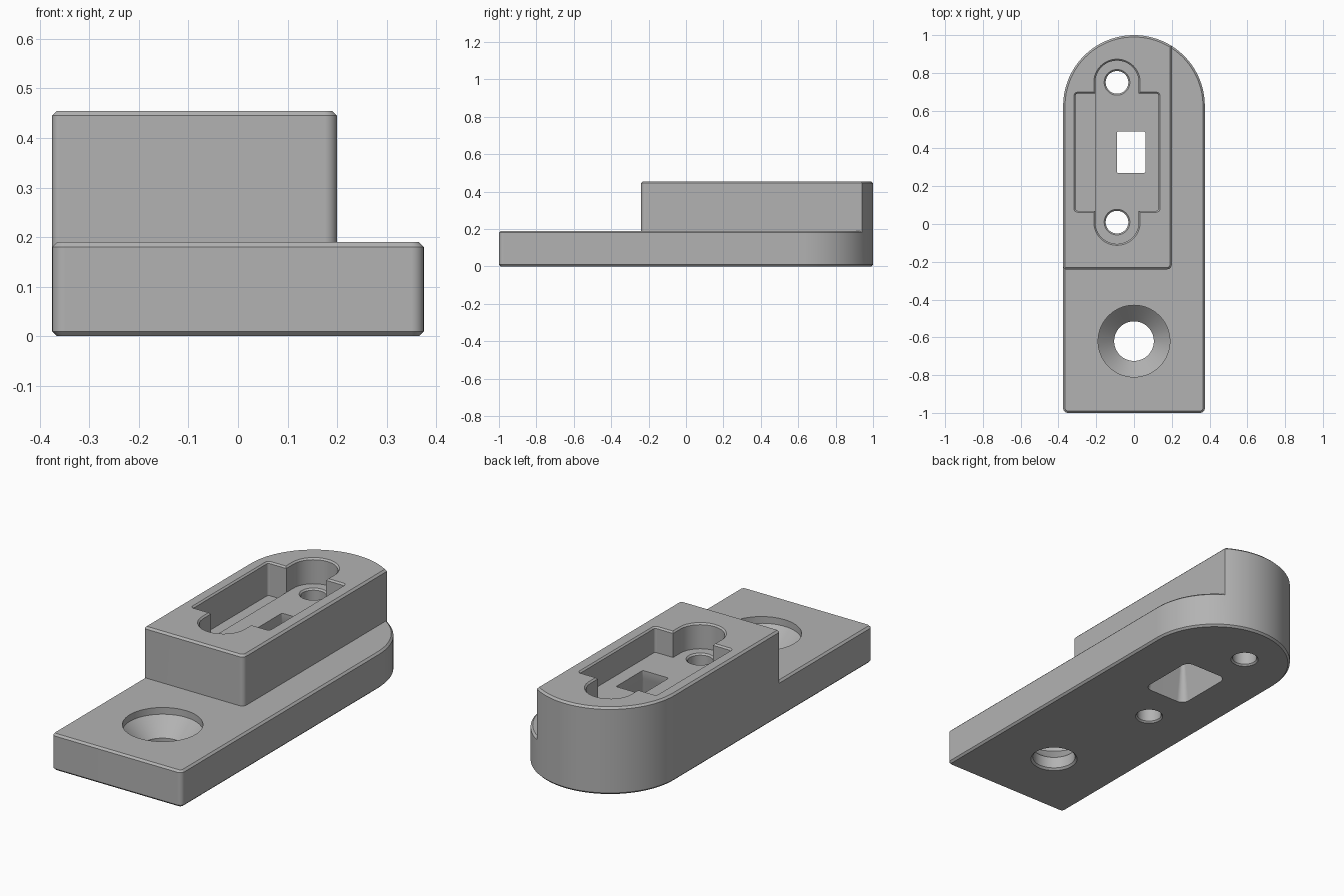
import bpy, bmesh
from math import acos, cos, sin, pi, tan
from mathutils import Vector

cube = bpy.data.objects.get("Cube")
if cube:
    bpy.data.objects.remove(cube, do_unlink=True)

grey = bpy.data.materials.new("plain grey")
grey.use_nodes = True
COLOUR = (0.45, 0.45, 0.45, 1)
grey.diffuse_color = COLOUR
grey.node_tree.nodes["Principled BSDF"].inputs["Base Color"].default_value = COLOUR


def arc(cx, cy, r, a0, a1, n):
    return [(cx + r * cos(a0 + (a1 - a0) * i / n), cy + r * sin(a0 + (a1 - a0) * i / n))
            for i in range(n + 1)]


def circle(cx, cy, r, n=48):
    return arc(cx, cy, r, 0, 2 * pi, n)[:-1]


def fillet(before, corner, after, r, n=6):
    """Points of a rounded corner between two straight edges."""
    p = Vector(corner)
    u, v = (Vector(before) - p).normalized(), (Vector(after) - p).normalized()
    half = u.angle(v) / 2
    d = r / tan(half)
    a, b = p + u * d, p + v * d
    c = p + (u + v).normalized() * (r / sin(half))
    out = []
    for i in range(n + 1):
        t = i / n
        w = (a - c) * sin((1 - t) * (pi / 2)) + (b - c) * sin(t * (pi / 2))
        out.append(tuple(c + w))
    return out


def rounded_box(x, y, hx, hy, r):
    q = [(x - hx, y - hy), (x + hx, y - hy), (x + hx, y + hy), (x - hx, y + hy)]
    return [p for i in range(4) for p in fillet(q[i - 1], q[i], q[(i + 1) % 4], r)]


def offset(points, d):
    """Move a counter-clockwise outline outward by d."""
    out = []
    for i, p in enumerate(points):
        p = Vector(p)
        e = (p - Vector(points[i - 1])).normalized()
        f = (Vector(points[(i + 1) % len(points)]) - p).normalized()
        m, k = Vector((e.y, -e.x)), Vector((f.y, -f.x))
        out.append(tuple(p + (m + k) * (d / (1 + m.dot(k)))))
    return out


def loft(name, layers):
    """Solid through (z, outline) layers."""
    bm = bmesh.new()
    rings = [[bm.verts.new((x, y, z)) for x, y in pts] for z, pts in layers]
    bm.faces.new(rings[0][::-1])
    bm.faces.new(rings[-1])
    for lo, hi in zip(rings, rings[1:]):
        n = len(lo)
        for i in range(n):
            j = (i + 1) % n
            bm.faces.new((lo[i], lo[j], hi[j], hi[i]))
    mesh = bpy.data.meshes.new(name)
    bm.to_mesh(mesh)
    bm.free()
    mesh.materials.append(grey)
    ob = bpy.data.objects.new(name, mesh)
    bpy.context.collection.objects.link(ob)
    return ob


def combine(body, other, operation):
    mod = body.modifiers.new(other.name, 'BOOLEAN')
    mod.object, mod.operation, mod.solver = other, operation, 'EXACT'
    bpy.context.view_layer.objects.active = body
    bpy.ops.object.modifier_apply(modifier=mod.name)
    bpy.data.objects.remove(other, do_unlink=True)


W, BASE, TOP, C = 0.375, 0.19, 0.455, 0.01
END, STEP_X, STEP_Y = 0.625, 0.2, -0.24

# Base plate with one round end
split = acos(STEP_X / W)
ledge_arc = arc(0, END, W, 0, split, 16)
block_arc = arc(0, END, W, split, pi, 36)
base_outline = (fillet((-W, 0), (-W, -1), (W, -1), 0.025)
                + fillet((-W, -1), (W, -1), (W, 0), 0.025)
                + ledge_arc[:-1] + block_arc)
inset = offset(base_outline, -C)
body = loft("mounting_bracket", [(0, inset), (C, base_outline),
                                 (BASE - C, base_outline), (BASE, inset)])

# Raised block, flush with the plate's right side and round end
block_outline = (fillet((-W, 0), (-W, STEP_Y), (STEP_X, STEP_Y), 0.015)
                 + fillet((-W, STEP_Y), (STEP_X, STEP_Y), (STEP_X, 0), 0.025) + block_arc)
combine(body, loft("raised_block", [(0.05, block_outline), (TOP - C, block_outline),
                                    (TOP, offset(block_outline, -C))]), 'UNION')

# Pocket: a slot with round ends crossed by a wide rectangle
SX, R, FLOOR, DEEP = -0.09, 0.115, 0.322, 0.28
Y0, Y1, X0, X1 = 0.07, 0.69, -0.31, 0.13
pocket = (arc(SX, 0.01, R, pi, 2 * pi, 24)
          + [(SX + R, Y0)] + fillet((SX, Y0), (X1, Y0), (X1, Y1), 0.012)
          + fillet((X1, Y0), (X1, Y1), (SX, Y1), 0.012) + [(SX + R, Y1)]
          + arc(SX, 0.75, R, 0, pi, 24)
          + [(SX - R, Y1)] + fillet((SX, Y1), (X0, Y1), (X0, Y0), 0.012)
          + fillet((X0, Y1), (X0, Y0), (SX, Y0), 0.012) + [(SX - R, Y0)])
rim = offset(pocket, 0.008)
combine(body, loft("pocket", [(FLOOR, pocket), (TOP - 0.008, pocket),
                              (TOP, rim), (TOP + 0.1, rim)]), 'DIFFERENCE')

# Deeper channel along the pocket's right side
channel = [(X0, Y0), (SX - R, Y0), (SX - R, Y1), (X0, Y1)]
channel = (fillet(channel[3], channel[0], channel[1], 0.012) + channel[1:3]
           + fillet(channel[2], channel[3], channel[0], 0.012))
combine(body, loft("channel", [(DEEP, channel), (FLOOR + 0.05, channel)]), 'DIFFERENCE')

# Two small screw holes with chamfered mouths
for y in (0.01, 0.75):
    hole, mouth = circle(SX, y, 0.06), circle(SX, y, 0.068)
    combine(body, loft("small_hole", [(-0.1, mouth), (0, mouth), (0.008, hole),
                                      (FLOOR - 0.008, hole), (FLOOR, mouth),
                                      (FLOOR + 0.05, mouth)]), 'DIFFERENCE')

# Window that flares towards the underside
window = rounded_box(-0.015, 0.38, 0.075, 0.11, 0.008)
flare = rounded_box(-0.015, 0.38, 0.125, 0.165, 0.04)
combine(body, loft("window", [(-0.1, flare), (0.01, flare), (0.28, window),
                              (FLOOR + 0.05, window)]), 'DIFFERENCE')

# Countersunk main hole
profile = [(-0.1, 0.115), (0, 0.115), (0.01, 0.105), (0.07, 0.105),
           (0.155, 0.19), (0.3, 0.19)]
combine(body, loft("main_hole", [(z, circle(0, -0.62, r, 64)) for z, r in profile]),
        'DIFFERENCE')

# Smooth curves, crisp edges
body.select_set(True)
bpy.context.view_layer.objects.active = body
bpy.ops.object.shade_smooth_by_angle(angle=pi / 6)
body.modifiers.new("even_shading", 'WEIGHTED_NORMAL').keep_sharp = True
